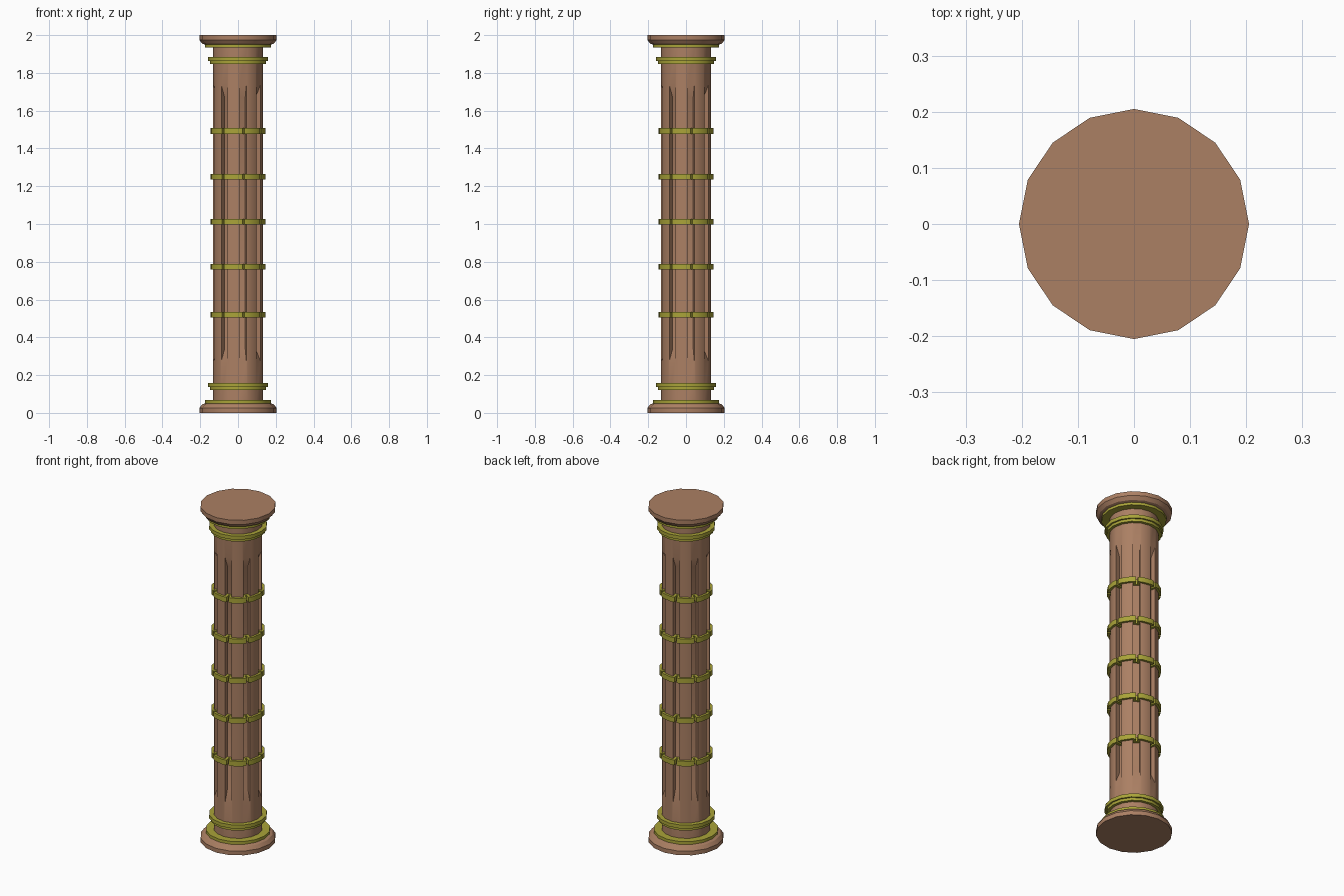
import bpy, bmesh, math
from mathutils import Vector

if "Cube" in bpy.data.objects:
    bpy.data.objects.remove(bpy.data.objects["Cube"])

N = 16                      # sides of the column
R = 0.1325                  # shaft radius
APO = R * math.cos(math.pi / N)
HALF_W, DEPTH = 0.019, 0.03  # flute half width and depth


def material(name, rgb):
    m = bpy.data.materials.new(name)
    m.diffuse_color = (*rgb, 1)
    m.use_nodes = True
    m.node_tree.nodes["Principled BSDF"].inputs["Base Color"].default_value = m.diffuse_color
    return m


CLAY = material("brown clay", (0.41, 0.215, 0.126))
GOLD = material("olive gold", (0.40, 0.37, 0.04))


def finish(bm, name, mat):
    bmesh.ops.recalc_face_normals(bm, faces=bm.faces)
    me = bpy.data.meshes.new(name)
    bm.to_mesh(me)
    bm.free()
    me.materials.append(mat)
    ob = bpy.data.objects.new(name, me)
    bpy.context.collection.objects.link(ob)
    bpy.ops.object.select_all(action='DESELECT')
    ob.select_set(True)
    bpy.context.view_layer.objects.active = ob
    bpy.ops.object.shade_smooth_by_angle(angle=math.radians(30))
    return ob


def bridge(bm, a, b):
    for i in range(len(a)):
        j = (i + 1) % len(a)
        bm.faces.new((a[i], a[j], b[j], b[i]))


def lathe(name, profile, mat, closed=False, cap_first=False):
    bm = bmesh.new()
    loops = [[bm.verts.new((r * math.cos(math.tau * i / N), r * math.sin(math.tau * i / N), z))
              for i in range(N)] for r, z in profile]
    for a, b in zip(loops, loops[1:]):
        bridge(bm, a, b)
    if closed:
        bridge(bm, loops[-1], loops[0])
    if cap_first:
        bm.faces.new(loops[0])
    return finish(bm, name, mat)


def fluted_outline(off):
    # cross-section of the fluted shaft, grown outward by off
    pts = []
    apo, w = APO + off, HALF_W - off
    r = apo / math.cos(math.pi / N)
    for k in range(8):
        a = k * math.tau / 8
        mid = a + math.pi / N
        n = Vector((math.cos(mid), math.sin(mid)))
        t = Vector((-n.y, n.x))
        pts.append(Vector((r * math.cos(a), r * math.sin(a))))
        pts += [n * apo - t * w, n * (apo - DEPTH) - t * w,
                n * (apo - DEPTH) + t * w, n * apo + t * w]
        e = a + math.tau / N
        pts.append(Vector((r * math.cos(e), r * math.sin(e))))
    return pts


# Shaft: every second side carries a sunken flute with sloping ends
bm = bmesh.new()
Z0, Z1, SLOPE = 0.275, 1.735, 0.062


def corner(i, z):
    a = math.tau * i / N
    return Vector((R * math.cos(a), R * math.sin(a), z))


for i in range(N):
    c = [corner(i, 0.045), corner(i + 1, 0.045), corner(i + 1, 1.955), corner(i, 1.955)]
    if i % 2:
        bm.faces.new([bm.verts.new(p) for p in c])
        continue
    mid = (i + 0.5) * math.tau / N
    n = Vector((math.cos(mid), math.sin(mid), 0))
    t = Vector((-n.y, n.x, 0))
    up = Vector((0, 0, 1))
    rim = [n * APO + t * s * HALF_W + up * z
           for s, z in ((-1, Z0), (1, Z0), (1, Z1), (-1, Z1))]
    floor = [n * (APO - DEPTH) + t * s * HALF_W + up * z
             for s, z in ((-1, Z0 + SLOPE), (1, Z0 + SLOPE), (1, Z1 - SLOPE), (-1, Z1 - SLOPE))]
    vc, vr, vf = [[bm.verts.new(p) for p in q] for q in (c, rim, floor)]
    bridge(bm, vc, vr)
    bridge(bm, vr, vf)
    bm.faces.new(vf)
bmesh.ops.remove_doubles(bm, verts=bm.verts, dist=1e-5)
finish(bm, "fluted_shaft", CLAY)

# Capital and base slabs, mirrored in height
slab = [(0.205, 0), (0.205, 0.025), (0.19, 0.045), (0.172, 0.052), (0.13, 0.054)]
lathe("base", slab, CLAY, cap_first=True)
lathe("capital", [(r, 2 - z) for r, z in slab], CLAY, cap_first=True)

# Thin collars against the slabs
for name, z in (("base_collar", 0.05), ("capital_collar", 1.934)):
    lathe(name, [(0.131, z), (0.175, z), (0.175, z + 0.018), (0.131, z + 0.018)], GOLD, closed=True)

# Stepped collars
for name, z in (("lower_stepped_collar", 0.122), ("upper_stepped_collar", 1.847)):
    lathe(name, [(0.131, z), (0.149, z), (0.149, z + 0.016), (0.158, z + 0.016),
                 (0.158, z + 0.037), (0.131, z + 0.037)], GOLD, closed=True)

# Bands that follow the flutes
for k, z in enumerate((0.519, 0.774, 1.012, 1.25, 1.492)):
    bm = bmesh.new()
    loops = [[bm.verts.new((p.x, p.y, z + dz)) for p in fluted_outline(off)]
             for off, dz in ((0, -0.015), (0.0135, -0.015), (0.0135, 0.015), (0, 0.015))]
    for a, b in zip(loops, loops[1:]):
        bridge(bm, a, b)
    finish(bm, f"band_{k + 1}", GOLD)
